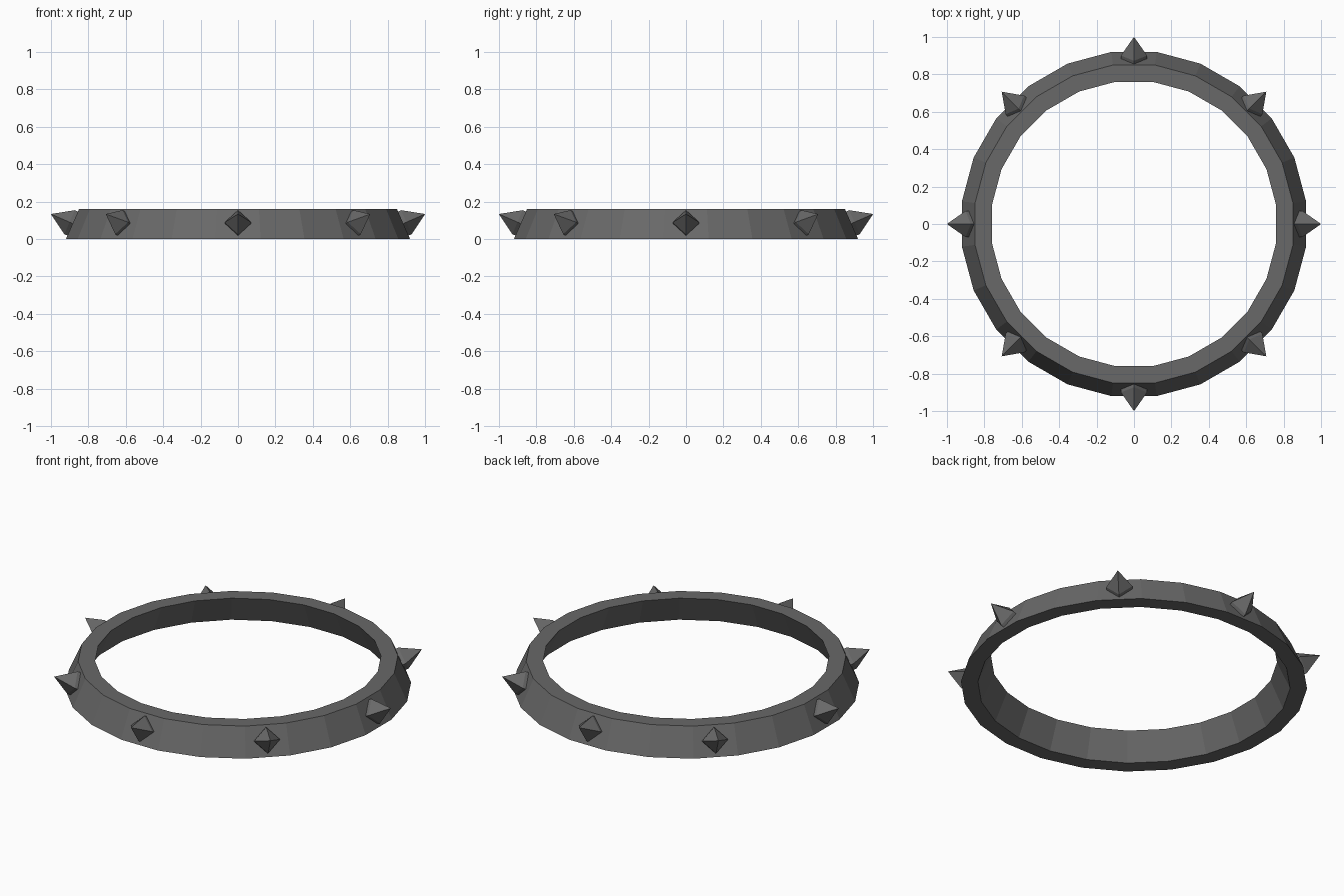
import bpy
import bmesh
from math import cos, sin, pi, tau, atan2
from mathutils import Matrix, Vector

cube = bpy.data.objects.get("Cube")
if cube:
    bpy.data.objects.remove(cube, do_unlink=True)

grey = bpy.data.materials.new("dark_grey_metal")
grey.use_nodes = True
colour = (0.14, 0.14, 0.14, 1)
grey.diffuse_color = colour
grey.node_tree.nodes["Principled BSDF"].inputs["Base Color"].default_value = colour

SIDES = 24
HEIGHT = 0.16
# Ring section as (flat-to-centre distance, height); the band leans inwards
SECTION = [(0.92, 0), (0.85, HEIGHT), (0.76, HEIGHT), (0.83, 0)]
TILT = atan2(0.07, HEIGHT)


def make_object(name, bm):
    bmesh.ops.recalc_face_normals(bm, faces=bm.faces[:])
    mesh = bpy.data.meshes.new(name)
    bm.to_mesh(mesh)
    bm.free()
    mesh.materials.append(grey)
    obj = bpy.data.objects.new(name, mesh)
    bpy.context.scene.collection.objects.link(obj)
    return obj


# Faceted band with a flat facing each spike
bm = bmesh.new()
loops = []
for i in range(SIDES):
    a = tau * (i + 0.5) / SIDES
    loops.append([bm.verts.new((r / cos(pi / SIDES) * cos(a),
                                r / cos(pi / SIDES) * sin(a), z))
                  for r, z in SECTION])
for i in range(SIDES):
    p, q = loops[i - 1], loops[i]
    for k in range(len(SECTION)):
        n = (k + 1) % len(SECTION)
        bm.faces.new((p[k], q[k], q[n], p[n]))
make_object("ring_band", bm)


def make_spike(index):
    """Diamond plate with a pyramid on it, pointing along local x."""
    bm = bmesh.new()
    half = 0.07
    back, front = [
        [bm.verts.new((x, half * cos(k * pi / 2), half * sin(k * pi / 2)))
         for k in range(4)] for x in (-0.01, 0.018)]
    tip = bm.verts.new((0.127, 0, 0))
    bm.faces.new(back)
    for k in range(4):
        n = (k + 1) % 4
        bm.faces.new((back[k], back[n], front[n], front[k]))
        bm.faces.new((front[k], front[n], tip))
    # Square to the leaning wall, then turned around the ring
    seat = Matrix.Translation(Vector((0.884, 0, 0.083)))
    lean = Matrix.Rotation(-TILT, 4, 'Y')
    turn = Matrix.Rotation(index * tau / 8, 4, 'Z')
    bm.transform(turn @ seat @ lean)
    make_object(f"spike_{index + 1}", bm)


for i in range(8):
    make_spike(i)
